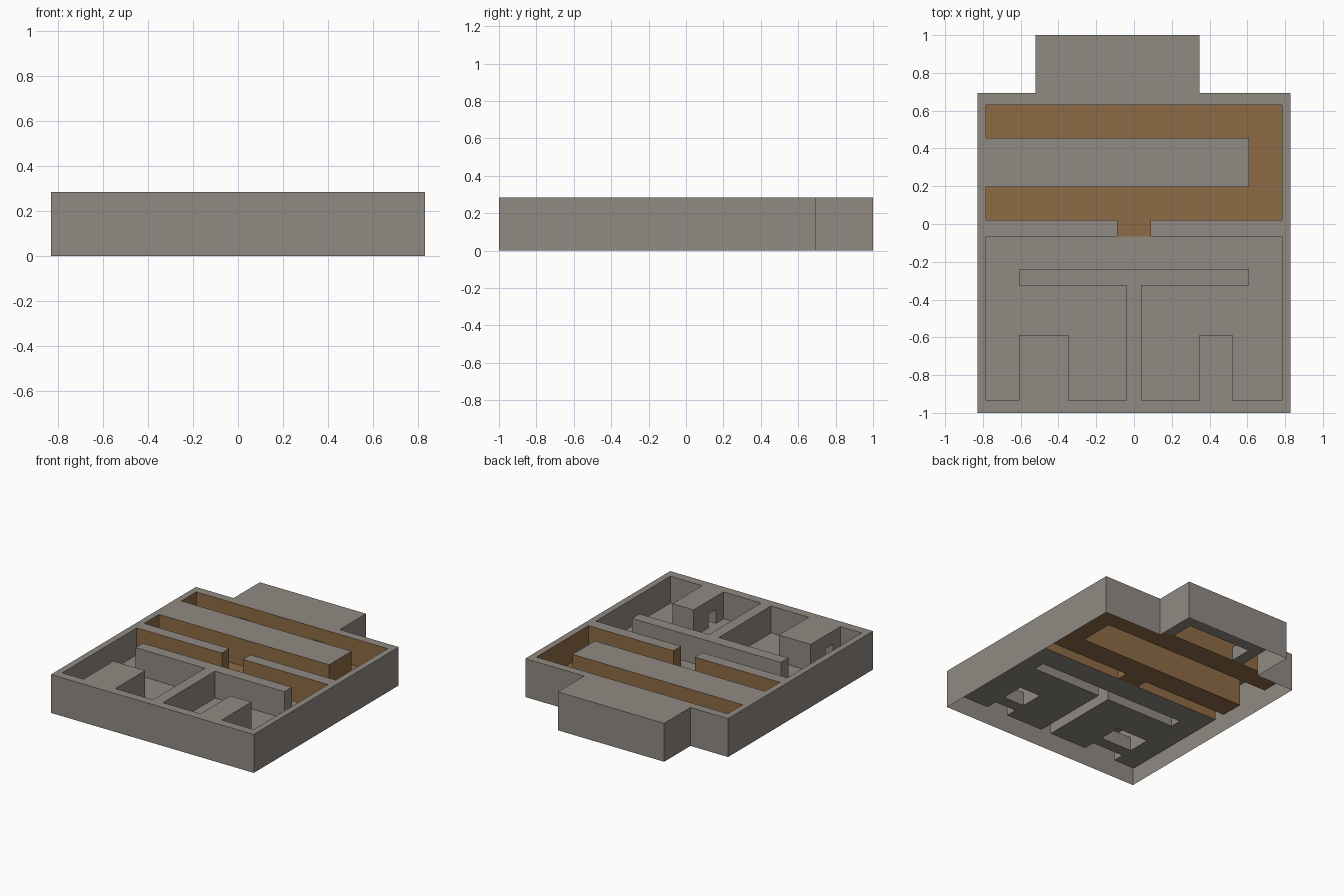
import bpy, bmesh

if "Cube" in bpy.data.objects:
    bpy.data.objects.remove(bpy.data.objects["Cube"])

U = 2 / 23                      # layout module: nearly every edge sits on it
FLOOR, CEIL, TOP = 0.085, 0.187, 0.284
Y0 = -0.935                     # y of the southern inner wall


def material(name, rgb):
    m = bpy.data.materials.new(name)
    m.diffuse_color = (*rgb, 1)
    m.use_nodes = True
    m.node_tree.nodes["Principled BSDF"].inputs["Base Color"].default_value = m.diffuse_color
    return m


STONE = material("grey_stone", (0.285, 0.255, 0.225))
WOOD = material("brown_wood", (0.275, 0.147, 0.060))

# Rectangles in modules: x from the centre, y from the southern inner wall
OUTLINE = [(-9.54, -0.75, 9.54, 18.72), (-6, 18.72, 4, 22.25)]
PITS = [(-9, 0, 9, 10), (-1, 10, 1, 11), (-9, 11, 9, 18)]
BLOCKS = [(-7, 7, 7, 8),        # cross wall
          (-0.47, 0, 0.47, 7),  # wall between the two rooms
          (-7, 0, -4, 4), (4, 0, 6, 4),   # solid blocks in the rooms
          (-9, 13, 7, 16)]      # wide block in the corridor
TUNNELS = [(-7, 1, -4, 2), (4, 1, 6, 2),  # through the room blocks
           (-5, 18, -4, 21), (2, 18, 3, 21), (-5, 20, 3, 21)]  # rear loop

rects = OUTLINE + PITS + BLOCKS + TUNNELS
XS = sorted({v for r in rects for v in (r[0], r[2])})
YS = sorted({v for r in rects for v in (r[1], r[3])})


def inside(rs, x, y):
    return any(r[0] < x < r[2] and r[1] < y < r[3] for r in rs)


def kind(i, j):
    """What fills grid cell i, j."""
    if not (0 <= i < len(XS) - 1 and 0 <= j < len(YS) - 1):
        return "out"
    x, y = (XS[i] + XS[i + 1]) / 2, (YS[j] + YS[j + 1]) / 2
    if not inside(OUTLINE, x, y):
        return "out"
    if inside(TUNNELS, x, y):
        return "tunnel"
    if inside(PITS, x, y) and not inside(BLOCKS, x, y):
        return "pit"
    return "solid"


LEVELS = [(FLOOR, CEIL), (CEIL, TOP)]
OPEN = {"pit": LEVELS, "tunnel": LEVELS[:1], "solid": []}
parts = {}


def quad(part, pts, wood=False):
    bm = parts.setdefault(part, bmesh.new()) if part not in parts else parts[part]
    f = bm.faces.new([bm.verts.new((x * U, Y0 + y * U, z)) for x, y, z in pts])
    f.material_index = int(wood)


def slab(part, i, j, z, up=True, wood=False):
    a, b, c, d = XS[i], XS[i + 1], YS[j], YS[j + 1]
    pts = [(a, c, z), (b, c, z), (b, d, z), (a, d, z)]
    quad(part, pts if up else pts[::-1], wood)


def wall(part, p, q, z0, z1, wood=False):
    quad(part, [(*p, z0), (*q, z0), (*q, z1), (*p, z1)], wood)


for i in range(len(XS) - 1):
    for j in range(len(YS) - 1):
        k = kind(i, j)
        if k == "out":
            continue
        # horizontal surfaces
        if k != "pit":
            slab("wall_tops", i, j, TOP)
        if k == "pit":
            slab("pit_floor", i, j, FLOOR, wood=YS[j] > 9.9)
        if k == "tunnel":
            slab("tunnels", i, j, FLOOR)
            slab("tunnels", i, j, CEIL, up=False)
        # vertical surfaces on the four sides, counter-clockwise
        a, b, c, d = XS[i], XS[i + 1], YS[j], YS[j + 1]
        for p, q, di, dj in (((a, c), (b, c), 0, -1), ((b, c), (b, d), 1, 0),
                             ((b, d), (a, d), 0, 1), ((a, d), (a, c), -1, 0)):
            n = kind(i + di, j + dj)
            if n == "out":
                wall("outer_walls", p, q, 0, TOP)
                continue
            for lo, hi in OPEN[k]:
                if (lo, hi) not in OPEN[n]:     # faces into the open cell
                    part = "tunnels" if k == "tunnel" else "pit_walls"
                    wood = k == "pit" and (p[1] + q[1]) / 2 > 9.9
                    wall(part, q, p, lo, hi, wood)

for name, bm in parts.items():
    bmesh.ops.remove_doubles(bm, verts=bm.verts, dist=1e-5)
    bmesh.ops.dissolve_limit(bm, angle_limit=0.01, verts=bm.verts,
                             edges=bm.edges, delimit={"MATERIAL"})
    me = bpy.data.meshes.new(name)
    bm.to_mesh(me)
    bm.free()
    me.materials.append(STONE)
    me.materials.append(WOOD)
    bpy.context.collection.objects.link(bpy.data.objects.new(name, me))
